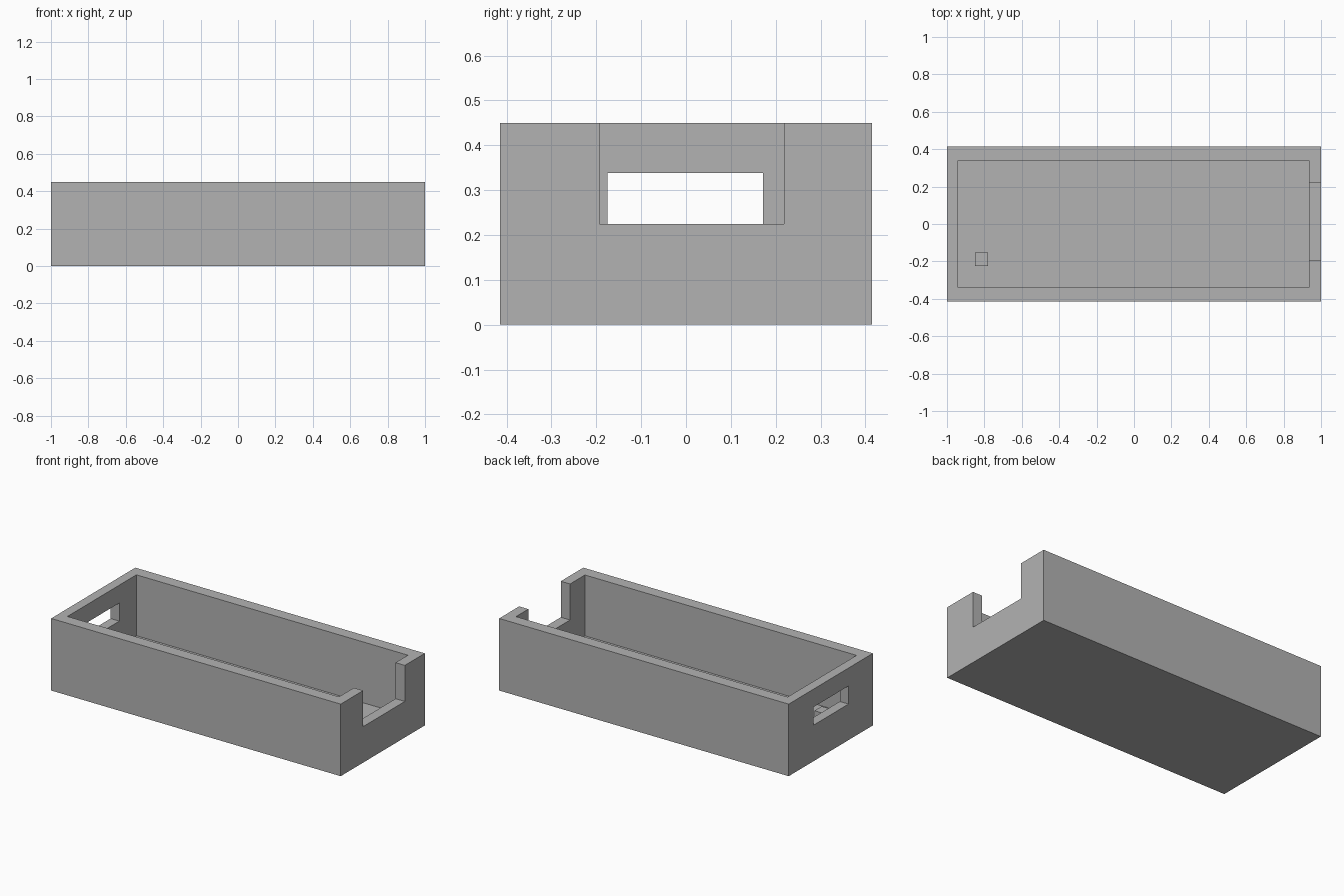
import bpy
from mathutils import Vector

cube = bpy.data.objects.get("Cube")
if cube:
    bpy.data.objects.remove(cube, do_unlink=True)

grey = bpy.data.materials.new("plain grey")
grey.use_nodes = True
GREY = (0.45, 0.45, 0.45, 1)
grey.diffuse_color = GREY
grey.node_tree.nodes["Principled BSDF"].inputs["Base Color"].default_value = GREY


def box(name, low, high):
    """Axis-aligned box between two opposite corners."""
    low, high = Vector(low), Vector(high)
    bpy.ops.mesh.primitive_cube_add(size=1)
    obj = bpy.context.object
    obj.name = name
    size, centre = high - low, (low + high) / 2
    for v in obj.data.vertices:
        v.co = v.co * size + centre
    obj.data.materials.append(grey)
    return obj


def cut(target, name, low, high):
    """Subtract a box from the target and discard the cutter."""
    cutter = box(name, low, high)
    cutter.hide_render = True
    mod = target.modifiers.new(name, 'BOOLEAN')
    mod.operation = 'DIFFERENCE'
    mod.solver = 'EXACT'
    mod.object = cutter
    bpy.context.view_layer.objects.active = target
    bpy.ops.object.modifier_apply(modifier=mod.name)
    bpy.data.objects.remove(cutter, do_unlink=True)


FLOOR = 0.07
SILL = 0.225

# Open tray with thick walls
tray = box("tray", (-1, -0.415, 0), (1, 0.415, 0.45))
cut(tray, "cavity", (-0.94, -0.34, FLOOR), (0.936, 0.34, 0.6))

# Open-topped notch in one end wall, rectangular window in the other
cut(tray, "notch", (0.85, -0.193, SILL), (1.1, 0.218, 0.6))
cut(tray, "window", (-1.1, -0.175, SILL), (-0.87, 0.172, 0.338))

# Small square post standing on the floor
box("floor_post", (-0.85, -0.225, FLOOR - 0.01), (-0.78, -0.153, 0.133))
